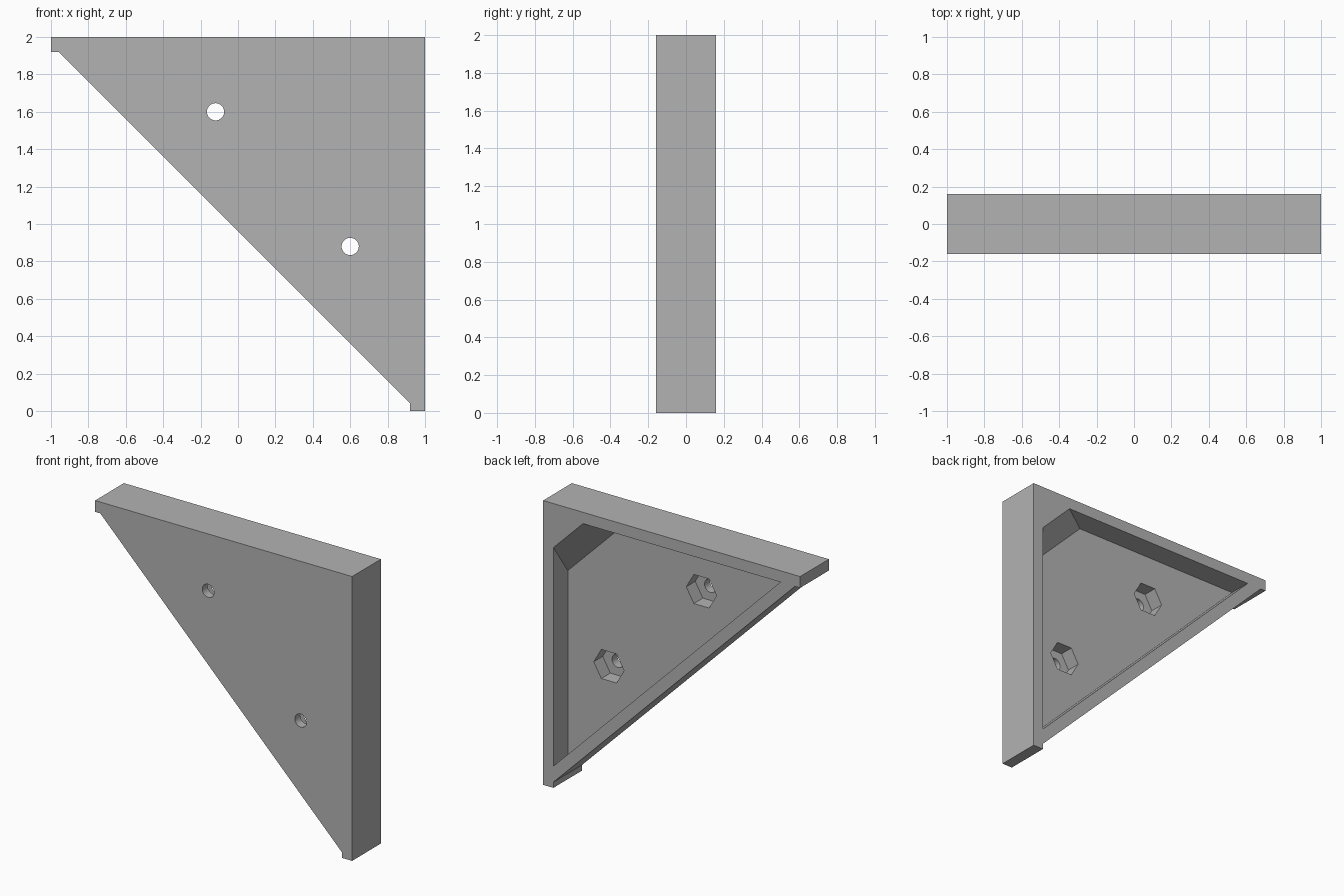
import bpy, bmesh
from math import cos, sin, tau, radians

old = bpy.data.objects.get("Cube")
if old:
    bpy.data.objects.remove(old, do_unlink=True)

HALF = 0.16                  # half of the bracket depth
WALL = 0.08                  # rim thickness
FLOOR = 0.0                  # y of the pocket floor
HOLES = [(-0.12, 1.6), (0.6, 0.88)]

grey = bpy.data.materials.new("mid_grey")
grey.use_nodes = True
colour = (0.45, 0.45, 0.45, 1)
grey.diffuse_color = colour
grey.node_tree.nodes["Principled BSDF"].inputs["Base Color"].default_value = colour


def loft(name, front, y_front, back, y_back):
    """Solid between two (x, z) outlines with the same number of points."""
    bm = bmesh.new()
    a = [bm.verts.new((x, y_front, z)) for x, z in front]
    b = [bm.verts.new((x, y_back, z)) for x, z in back]
    bm.faces.new(a)
    bm.faces.new(b[::-1])
    for i in range(len(a)):
        j = (i + 1) % len(a)
        bm.faces.new((a[j], a[i], b[i], b[j]))
    bmesh.ops.recalc_face_normals(bm, faces=bm.faces)
    mesh = bpy.data.meshes.new(name)
    bm.to_mesh(mesh)
    bm.free()
    mesh.materials.append(grey)
    obj = bpy.data.objects.new(name, mesh)
    bpy.context.collection.objects.link(obj)
    return obj


def ring(centre, radius, sides):
    return [(centre[0] + radius * cos(tau * i / sides),
             centre[1] + radius * sin(tau * i / sides)) for i in range(sides)]


def pocket_outline(y):
    """Inset triangle whose square corner is cut by a sloping fillet."""
    edge = 1 - WALL
    top = 2 - WALL
    diagonal = 1.073
    cut = 0.453 - 1.394 * y
    return [(diagonal - top, top), (edge - cut, top),
            (edge, top - cut), (edge, diagonal - edge)]


# Triangular body with a small square tab at each tip
outline = [(-1, 2), (1, 2), (1, 0), (0.92, 0), (0.92, 0.04), (-0.96, 1.92), (-1, 1.92)]
bracket = loft("corner_bracket", outline, -HALF, outline, HALF)

# Cutters: rear pocket, hexagonal nut recesses and screw holes
cutters = [loft("pocket_cutter", pocket_outline(FLOOR), FLOOR,
                pocket_outline(HALF + 0.04), HALF + 0.04)]
for centre in HOLES:
    nut = ring(centre, 0.118, 6)
    screw = ring(centre, 0.046, 32)
    cutters.append(loft("nut_cutter", nut, -0.1, nut, 0.05))
    cutters.append(loft("screw_cutter", screw, -HALF - 0.05, screw, 0.03))

bpy.context.view_layer.objects.active = bracket
for cutter in cutters:
    cutter.hide_render = True
    mod = bracket.modifiers.new(cutter.name, "BOOLEAN")
    mod.operation = "DIFFERENCE"
    mod.solver = "EXACT"
    mod.object = cutter
    bpy.ops.object.modifier_apply(modifier=mod.name)
    bpy.data.objects.remove(cutter, do_unlink=True)

# Round screw holes, crisp edges elsewhere
bpy.ops.object.select_all(action="DESELECT")
bracket.select_set(True)
bpy.ops.object.shade_smooth_by_angle(angle=radians(30))
